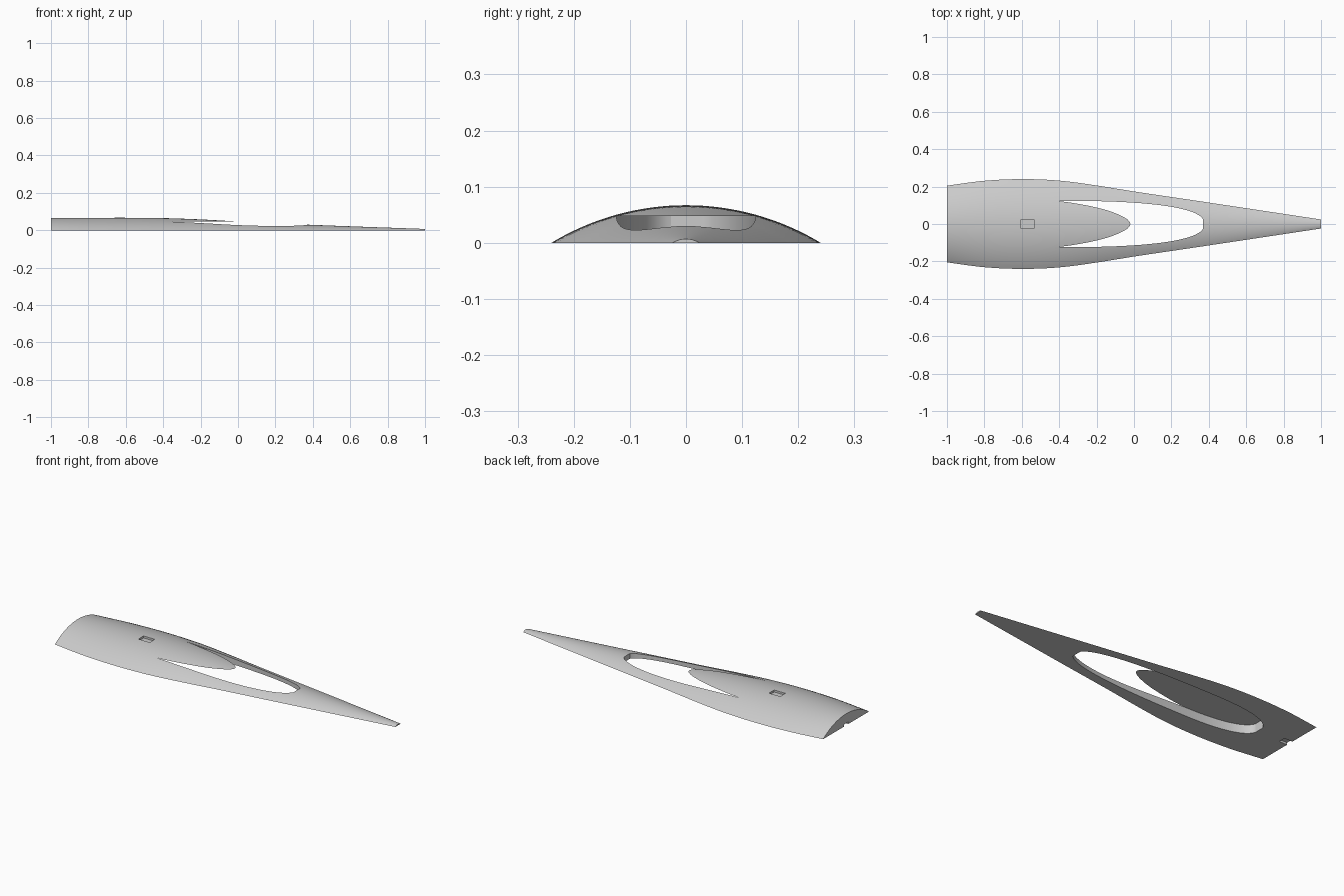
import bpy
import bmesh
import math

cube = bpy.data.objects.get("Cube")
if cube:
    bpy.data.objects.remove(cube, do_unlink=True)

grey = bpy.data.materials.new("light_grey")
grey.use_nodes = True
colour = (0.6, 0.6, 0.6, 1)
grey.diffuse_color = colour
grey.node_tree.nodes["Principled BSDF"].inputs["Base Color"].default_value = colour

# Stations along the length: x, half width, crown height
STATIONS = [(-1, .205, .065), (-.8, .231, .066), (-.6, .24, .067), (-.4, .232, .065),
            (-.2, .206, .058), (0, .174, .047), (.37, .119, .030), (1, .024, .007)]
CAVITY_TOP = 0.048


def smooth_path(points, steps):
    """Catmull-Rom style samples through the stations."""
    def slope(i, k):
        a, b = points[max(i - 1, 0)], points[min(i + 1, len(points) - 1)]
        return (b[k] - a[k]) / (b[0] - a[0])
    out = []
    for i in range(len(points) - 1):
        p, q = points[i], points[i + 1]
        d = q[0] - p[0]
        for s in range(steps):
            t = s / steps
            row = [p[0] + d * t]
            for k in (1, 2):
                row.append((2*t**3 - 3*t**2 + 1) * p[k] + (t**3 - 2*t**2 + t) * d * slope(i, k)
                           + (3*t**2 - 2*t**3) * q[k] + (t**3 - t**2) * d * slope(i + 1, k))
            out.append(row)
    return out + [list(points[-1])]


def make_object(name, bm):
    bmesh.ops.recalc_face_normals(bm, faces=bm.faces)
    mesh = bpy.data.meshes.new(name)
    bm.to_mesh(mesh)
    bm.free()
    mesh.materials.append(grey)
    obj = bpy.data.objects.new(name, mesh)
    bpy.context.collection.objects.link(obj)
    return obj


def prism(name, outline, low, high):
    """Vertical prism from a plan outline."""
    bm = bmesh.new()
    base = bm.faces.new([bm.verts.new((x, y, low)) for x, y in outline])
    top = bmesh.ops.extrude_face_region(bm, geom=[base])["geom"]
    for v in top:
        if isinstance(v, bmesh.types.BMVert):
            v.co.z = high
    return make_object(name, bm)


def box(name, x0, x1, half, low, high):
    return prism(name, [(x0, -half), (x1, -half), (x1, half), (x0, half)], low, high)


# Arched body with a flat underside
SEGMENTS = 32
bm = bmesh.new()
rows = []
for x, width, height in smooth_path(STATIONS, 8):
    radius = (width**2 + height**2) / (2 * height)
    sweep = math.asin(width / radius)
    row = []
    for j in range(SEGMENTS + 1):
        a = sweep * (2 * j / SEGMENTS - 1)
        z = 0 if j in (0, SEGMENTS) else height - radius * (1 - math.cos(a))
        row.append(bm.verts.new((x, radius * math.sin(a), z)))
    rows.append(row)
for a, b in zip(rows, rows[1:]):
    for j in range(SEGMENTS):
        bm.faces.new((a[j], b[j], b[j + 1], a[j + 1]))
    bm.faces.new((a[0], a[-1], b[-1], b[0]))
bm.faces.new(rows[0])
bm.faces.new(rows[-1])
body = make_object("arched_body", bm)

# Egg-shaped cavity outline with short flat ends
half_outline = []
for i in range(3, 62):
    a = math.pi * i / 64
    c = math.cos(a)
    reach = 0.775 if c > 0 else 0.405
    x = -0.4 + reach * math.copysign(abs(c) ** 0.8, c)
    half_outline.append((x, 0.124 * math.sin(a) ** 0.8))
outline = half_outline + [(x, -y) for x, y in reversed(half_outline)]

cutters = [prism("cavity_cutter", outline, -0.1, CAVITY_TOP),
           box("top_slot_cutter", -0.605, -0.535, 0.023, 0.055, 0.2),
           box("end_notch_cutter", -1.1, -0.95, 0.02, -0.1, 0.012)]

# Cut the cavity (leaving the pointed tongue), the slot and the notch
bpy.ops.object.select_all(action="DESELECT")
bpy.context.view_layer.objects.active = body
body.select_set(True)
for cutter in cutters:
    cutter.hide_render = True
    mod = body.modifiers.new(cutter.name, "BOOLEAN")
    mod.operation = "DIFFERENCE"
    mod.solver = "EXACT"
    mod.object = cutter
    bpy.ops.object.modifier_apply(modifier=mod.name)
    bpy.data.objects.remove(cutter, do_unlink=True)
bpy.ops.object.shade_smooth_by_angle(angle=math.radians(20))
